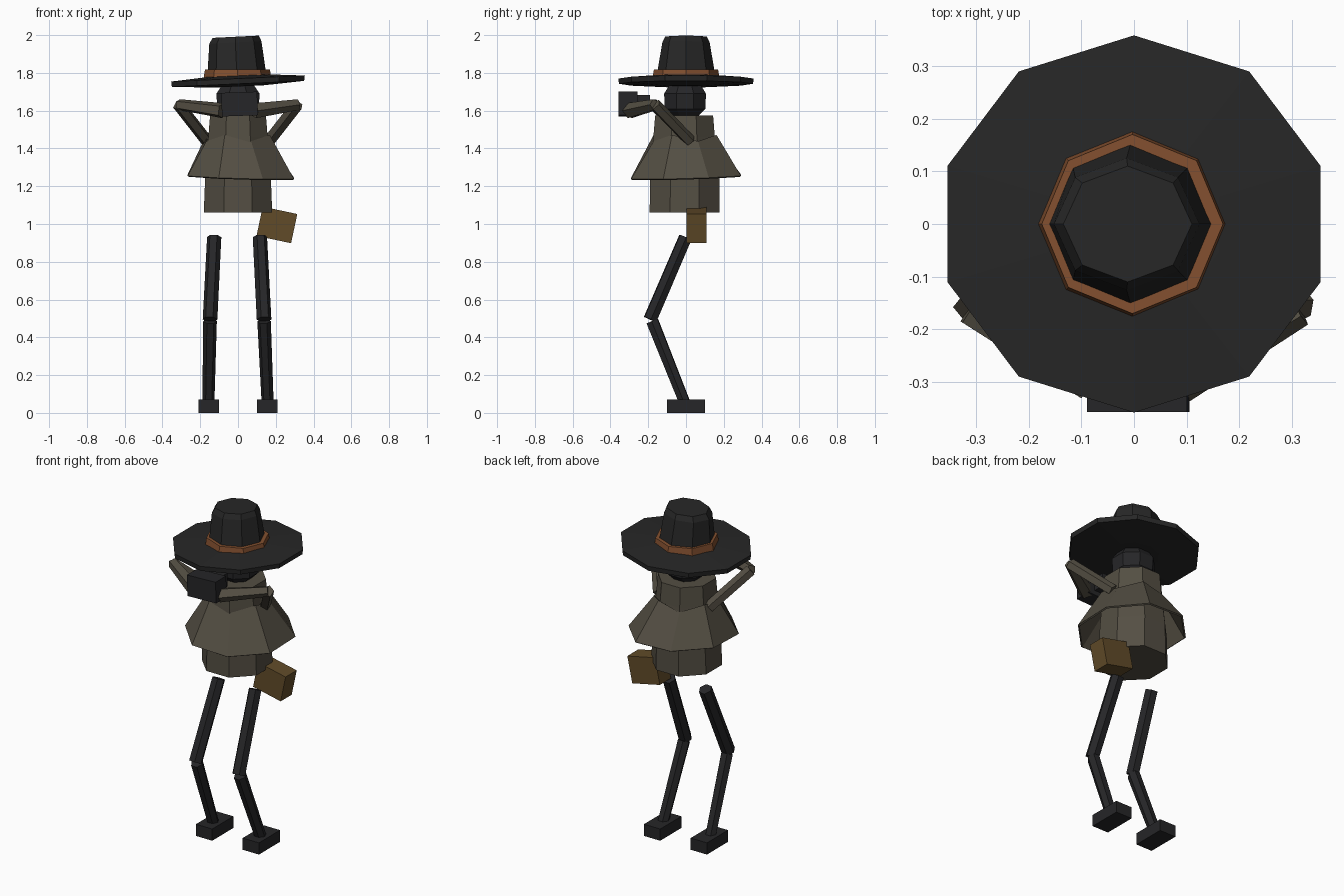
import bpy
from math import sin, cos, radians, tau
from mathutils import Vector, Matrix

cube = bpy.data.objects.get("Cube")
if cube:
    bpy.data.objects.remove(cube, do_unlink=True)


def material(name, rgb):
    m = bpy.data.materials.new(name)
    m.use_nodes = True
    m.diffuse_color = (*rgb, 1)
    bsdf = m.node_tree.nodes["Principled BSDF"]
    bsdf.inputs["Base Color"].default_value = (*rgb, 1)
    bsdf.inputs["Roughness"].default_value = 0.9
    return m


BLACK = material("soft black", (0.020, 0.020, 0.020))
CHARCOAL = material("charcoal", (0.019, 0.019, 0.021))
CLOTH = material("olive grey cloth", (0.088, 0.077, 0.056))
ORANGE = material("rust orange", (0.230, 0.081, 0.029))
LEATHER = material("tan leather", (0.120, 0.071, 0.022))


def add(name, verts, faces, mat):
    me = bpy.data.meshes.new(name)
    me.from_pydata(verts, [], faces)
    me.materials.append(mat)
    ob = bpy.data.objects.new(name, me)
    bpy.context.collection.objects.link(ob)
    return ob


def loft(name, rings, sides, mat, phase=0, caps=True):
    """Stack polygon rings given as (z, x radius, y radius, x centre, y centre)."""
    verts, faces = [], []
    for z, rx, ry, cx, cy in rings:
        for i in range(sides):
            a = radians(phase) + tau * i / sides
            verts.append(Vector((cx + rx * cos(a), cy + ry * sin(a), z)))
    for r in range(len(rings) - 1):
        for i in range(sides):
            j = (i + 1) % sides
            b = r * sides
            faces.append((b + i, b + j, b + sides + j, b + sides + i))
    if caps:
        faces.append(tuple(reversed(range(sides))))
        faces.append(tuple(range(len(verts) - sides, len(verts))))
    return add(name, verts, faces, mat)


def limb(name, start, end, r0, r1, mat, sides=6, phase=0):
    """Straight prism running between two points."""
    start, end = Vector(start), Vector(end)
    d = end - start
    ob = loft(name, [(0, r0, r0, 0, 0), (d.length, r1, r1, 0, 0)], sides, mat, phase)
    ob.data.transform(Matrix.Translation(start) @ d.to_track_quat('Z', 'Y').to_matrix().to_4x4())
    return ob


def box(name, centre, size, mat, tilt=0):
    x, y, z = (s / 2 for s in size)
    verts = [Vector((sx * x, sy * y, sz * z)) for sz in (-1, 1)
             for sx, sy in ((-1, -1), (1, -1), (1, 1), (-1, 1))]
    faces = [(3, 2, 1, 0), (4, 5, 6, 7)]
    faces += [(i, (i + 1) % 4, (i + 1) % 4 + 4, i + 4) for i in range(4)]
    ob = add(name, verts, faces, mat)
    ob.data.transform(Matrix.Translation(centre) @ Matrix.Rotation(radians(tilt), 4, 'Y'))
    return ob


# Hat: tilted brim, band and chamfered crown
brim = loft("hat_brim", [(1.728, .14, .14, 0, 0), (1.742, .368, .355, 0, 0),
                         (1.77, .372, .358, 0, 0), (1.785, .17, .17, 0, 0)],
            10, BLACK, 90)
for v in brim.data.vertices:
    v.co.z += 0.045 * v.co.x
loft("hat_band", [(1.765, .18, .178, -.003, 0), (1.818, .172, .17, -.003, 0)], 8, ORANGE)
crown = loft("hat_crown", [(1.77, .158, .158, -.005, 0), (1.962, .138, .125, -.014, 0),
                           (1.992, .122, .11, -.012, 0)], 8, BLACK)
for v in crown.data.vertices:
    if v.co.z > 1.9:
        v.co.z += 0.05 * v.co.x

# Head
loft("head", [(1.57, .075, .075, 0, -.005), (1.61, .118, .116, 0, -.005),
              (1.69, .124, .12, 0, -.005), (1.75, .08, .08, 0, -.005)],
     8, CHARCOAL, 22.5)

# Coat body
loft("coat_body", [(1.06, .196, .2, 0, -.008), (1.25, .188, .198, 0, -.006),
                   (1.46, .17, .176, 0, -.01), (1.575, .16, .166, 0, -.01)],
     8, CLOTH, 22.5)

# Cape: flared skirt with an uneven pleated top edge
cape = loft("cape", [(1.25, .305, .315, .015, 0), (1.45, .182, .18, 0, -.005)],
            8, CLOTH, 22.5, caps=False)
for v in cape.data.vertices:
    lift = .022 if v.index % 2 else -.012
    v.co.z += lift if v.co.z > 1.4 else .03 * v.co.y - .03 * v.co.x
thick = cape.modifiers.new("thickness", 'SOLIDIFY')
thick.thickness = 0.01
thick.offset = -1

# Arms raised to the face, and legs bent at the knee
for side, s in (("left", 1), ("right", -1)):
    elbow = (s * .315, -.165, 1.632)
    limb(side + "_upper_arm", (s * .165, .02, 1.44), elbow, .033, .033, CLOTH, 5)
    limb(side + "_forearm", elbow, (s * .085, -.30, 1.6), .03, .042, CLOTH, 5)
    shift = -.01 if s > 0 else 0
    knee = (s * .148 + shift, -.19, .495)
    ankle = (s * .157, -.005, .05)
    limb(side + "_thigh", (s * .126 + shift, -.003, .93), knee, .038, .039, CHARCOAL)
    limb(side + "_shin", (knee[0], -.178, .485), ankle, .036, .032, CHARCOAL)
    box(side + "_foot", (s * .155, 0, .035), (.108, .2, .07), CHARCOAL)

# Handheld device held before the face, with a smaller rear block
box("device_body", (.008, -.307, 1.635), (.19, .1, .125), CHARCOAL, -2)
box("device_rear", (.008, -.225, 1.642), (.11, .07, .08), CHARCOAL)

# Shoulder bag hanging at the hip
box("hip_bag", (.206, .055, .995), (.187, .105, .158), LEATHER, 12)
